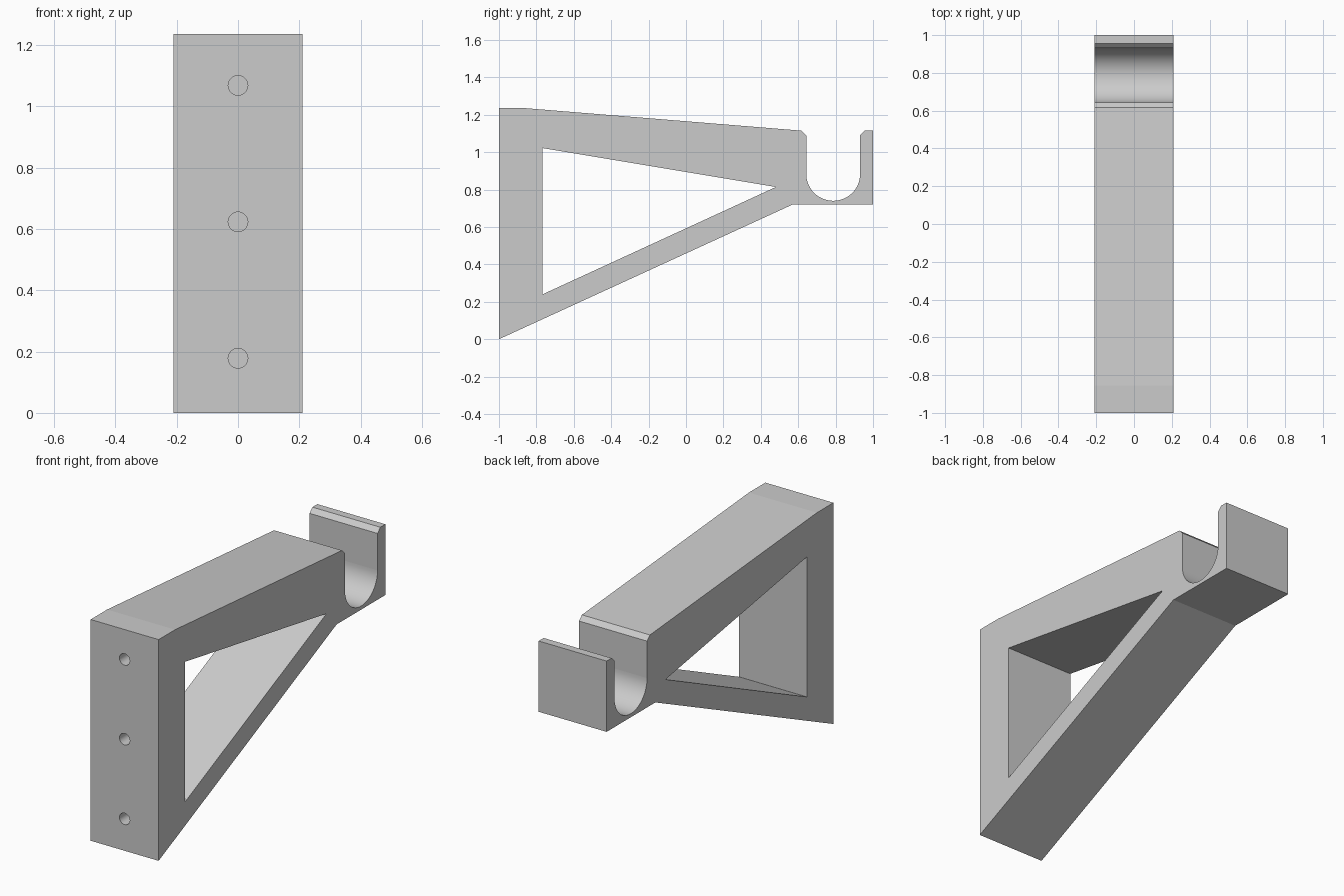
import bpy
import bmesh
from math import cos, sin, pi, radians
from mathutils import Matrix, Vector

cube = bpy.data.objects.get("Cube")
if cube:
    bpy.data.objects.remove(cube, do_unlink=True)

HALF_WIDTH = 0.21
SLOT_Y, SLOT_Z, SLOT_R = 0.787, 0.884, 0.144
LIP_Z, CHAMFER = 1.115, 0.025
HOLE_R, HOLE_DEPTH = 0.032, 0.15

grey = bpy.data.materials.new("plain grey")
grey.use_nodes = True
colour = (0.6, 0.6, 0.6, 1)
grey.diffuse_color = colour
grey.node_tree.nodes["Principled BSDF"].inputs["Base Color"].default_value = colour


def make_object(name, bm):
    bmesh.ops.recalc_face_normals(bm, faces=bm.faces)
    mesh = bpy.data.meshes.new(name)
    bm.to_mesh(mesh)
    bm.free()
    mesh.materials.append(grey)
    obj = bpy.data.objects.new(name, mesh)
    bpy.context.collection.objects.link(obj)
    return obj


def prism(name, profile, half):
    """Extrude a (y, z) outline across the width."""
    bm = bmesh.new()
    face = bm.faces.new([bm.verts.new((-half, y, z)) for y, z in profile])
    grown = bmesh.ops.extrude_face_region(bm, geom=[face])["geom"]
    moved = [v for v in grown if isinstance(v, bmesh.types.BMVert)]
    bmesh.ops.translate(bm, verts=moved, vec=Vector((2 * half, 0, 0)))
    return make_object(name, bm)


def cut(target, cutter):
    cutter.hide_render = True
    mod = target.modifiers.new("cut", 'BOOLEAN')
    mod.operation = 'DIFFERENCE'
    mod.solver = 'EXACT'
    mod.object = cutter
    bpy.context.view_layer.objects.active = target
    bpy.ops.object.modifier_apply(modifier=mod.name)
    bpy.data.objects.remove(cutter, do_unlink=True)


# Bracket outline: upright, sloping arm, rounded slot, end lip, brace
steps = 32
slot = [(SLOT_Y - SLOT_R * cos(pi * i / steps),
         SLOT_Z - SLOT_R * sin(pi * i / steps)) for i in range(steps + 1)]
near, far = SLOT_Y - SLOT_R, SLOT_Y + SLOT_R
outline = [(-1, 0), (-1, 1.235), (-0.855, 1.235),
           (near - CHAMFER, LIP_Z), (near, LIP_Z - CHAMFER)]
outline += slot
outline += [(far, LIP_Z - CHAMFER), (far + CHAMFER, LIP_Z),
            (1, LIP_Z), (1, 0.72), (0.57, 0.72)]
bracket = prism("bracket", outline, HALF_WIDTH)

# Triangular opening between arm and brace
opening = [(-0.767, 0.24), (-0.767, 1.022), (0.481, 0.814)]
cut(bracket, prism("opening_cutter", opening, HALF_WIDTH + 0.1))

# Blind screw holes in the front of the upright
for z in (0.178, 0.623, 1.068):
    bm = bmesh.new()
    bmesh.ops.create_cone(
        bm, cap_ends=True, segments=32, radius1=HOLE_R, radius2=HOLE_R,
        depth=2 * HOLE_DEPTH,
        matrix=Matrix.Translation((0, -1, z)) @ Matrix.Rotation(pi / 2, 4, 'X'))
    cut(bracket, make_object("hole_cutter", bm))

# Smooth the curved walls, keep the broad faces flat
bpy.ops.object.select_all(action='DESELECT')
bracket.select_set(True)
bpy.context.view_layer.objects.active = bracket
bpy.ops.object.shade_smooth_by_angle(angle=radians(30))
for poly in bracket.data.polygons:
    if poly.area > 0.05:
        poly.use_smooth = False
